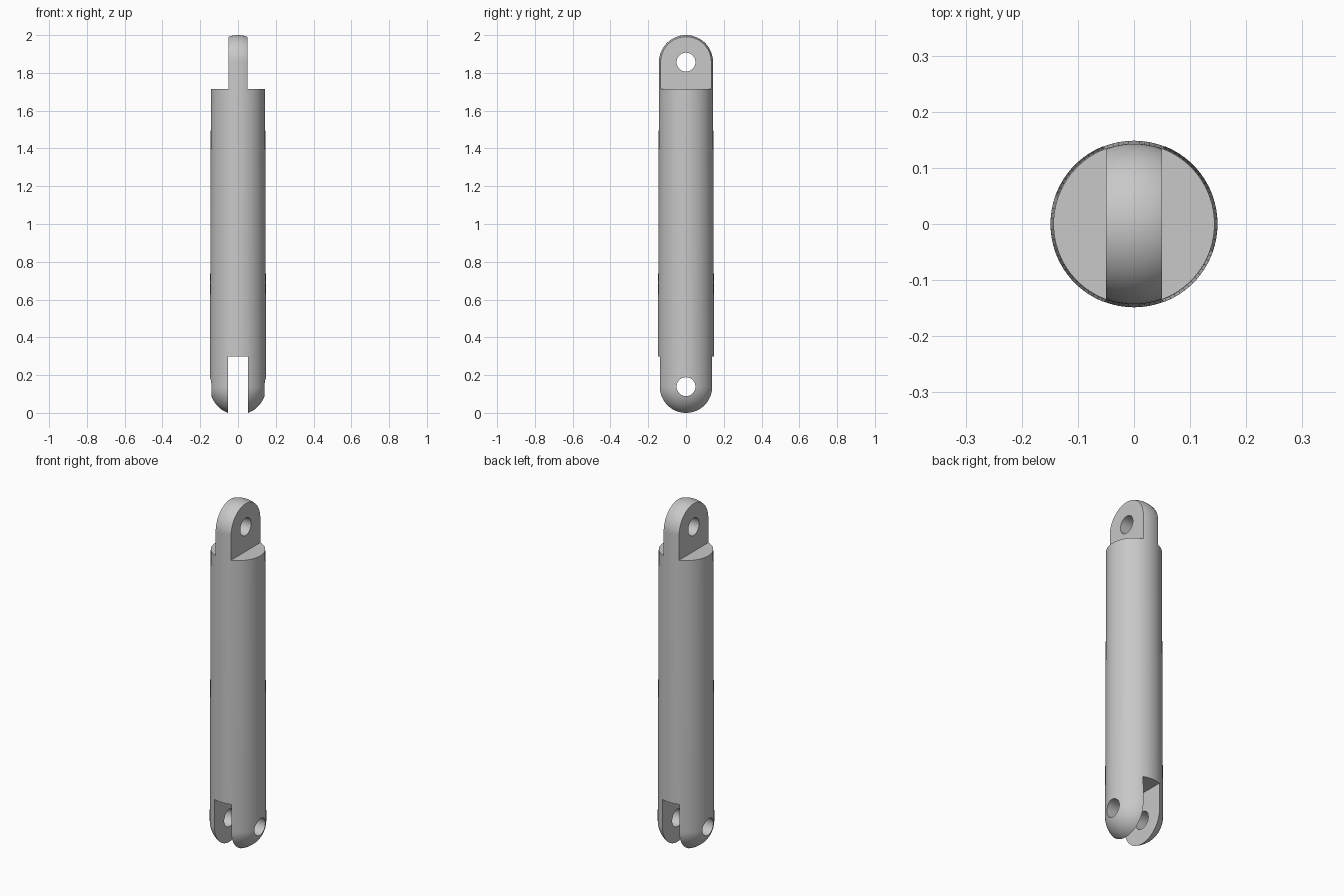
import bpy, bmesh
from math import sin, cos, pi, sqrt

cube = bpy.data.objects.get("Cube")
if cube:
    bpy.data.objects.remove(cube, do_unlink=True)

R_BOTTOM, R_TOP = 0.149, 0.143     # slight taper
SLOT, LUG = 0.054, 0.0495          # half widths
HOLE = 0.05
Z_LOW = sqrt(R_BOTTOM ** 2 - SLOT ** 2)
Z_HIGH = 2 - R_TOP
SEGMENTS, ARC = 96, 20

steel = bpy.data.materials.new("light grey metal")
steel.use_nodes = True
grey = (0.58, 0.58, 0.58, 1)
steel.diffuse_color = grey
steel.node_tree.nodes["Principled BSDF"].inputs["Base Color"].default_value = grey


def make_object(name, bm):
    mesh = bpy.data.meshes.new(name)
    bm.to_mesh(mesh)
    bm.free()
    obj = bpy.data.objects.new(name, mesh)
    bpy.context.collection.objects.link(obj)
    return obj


def box(name, x0, x1, y, z0, z1):
    bm = bmesh.new()
    bmesh.ops.create_cube(bm, size=1)
    bmesh.ops.scale(bm, verts=bm.verts, vec=(x1 - x0, 2 * y, z1 - z0))
    bmesh.ops.translate(bm, verts=bm.verts, vec=((x0 + x1) / 2, 0, (z0 + z1) / 2))
    return make_object(name, bm)


def pin_bore(name, z):
    bm = bmesh.new()
    bmesh.ops.create_cone(bm, cap_ends=True, segments=48, radius1=HOLE, radius2=HOLE, depth=1)
    obj = make_object(name, bm)
    obj.rotation_euler.y = pi / 2
    obj.location.z = z
    return obj


# Round-ended tapered rod, turned from a profile
profile = []
for i in range(ARC + 1):
    a = pi / 2 * i / ARC
    profile.append((R_BOTTOM * sin(a), Z_LOW - R_BOTTOM * cos(a)))
for i in range(ARC + 1):
    a = pi / 2 * i / ARC
    profile.append((R_TOP * cos(a), Z_HIGH + R_TOP * sin(a)))

bm = bmesh.new()
verts = [bm.verts.new((r, 0, z)) for r, z in profile]
edges = [bm.edges.new(pair) for pair in zip(verts, verts[1:])]
bmesh.ops.spin(bm, geom=verts + edges, cent=(0, 0, 0), axis=(0, 0, 1),
               angle=2 * pi, steps=SEGMENTS)
bmesh.ops.remove_doubles(bm, verts=bm.verts, dist=0.0001)
bmesh.ops.recalc_face_normals(bm, faces=bm.faces)
rod = make_object("link_rod", bm)
rod.data.materials.append(steel)

# Fork slot, lug shoulders and pin holes
cutters = [
    box("fork_slot_cutter", -SLOT, SLOT, 0.3, -0.2, 2 * R_BOTTOM),
    box("left_shoulder_cutter", LUG, 0.4, 0.3, 2 - 2 * R_TOP, 2.2),
    box("right_shoulder_cutter", -0.4, -LUG, 0.3, 2 - 2 * R_TOP, 2.2),
    pin_bore("fork_hole_cutter", Z_LOW),
    pin_bore("lug_hole_cutter", Z_HIGH),
]
for cutter in cutters:
    cutter.data.materials.append(steel)
    cutter.hide_render = True
    mod = rod.modifiers.new(cutter.name, 'BOOLEAN')
    mod.operation = 'DIFFERENCE'
    mod.solver = 'EXACT'
    mod.object = cutter

# Bake the cuts, then drop the cutters
bpy.context.view_layer.update()
depsgraph = bpy.context.evaluated_depsgraph_get()
baked = bpy.data.meshes.new_from_object(rod.evaluated_get(depsgraph))
rod.modifiers.clear()
rod.data = baked
for cutter in cutters:
    bpy.data.objects.remove(cutter, do_unlink=True)

for obj in bpy.context.selected_objects:
    obj.select_set(False)
rod.select_set(True)
bpy.context.view_layer.objects.active = rod
bpy.ops.object.shade_smooth_by_angle(angle=pi / 6)
